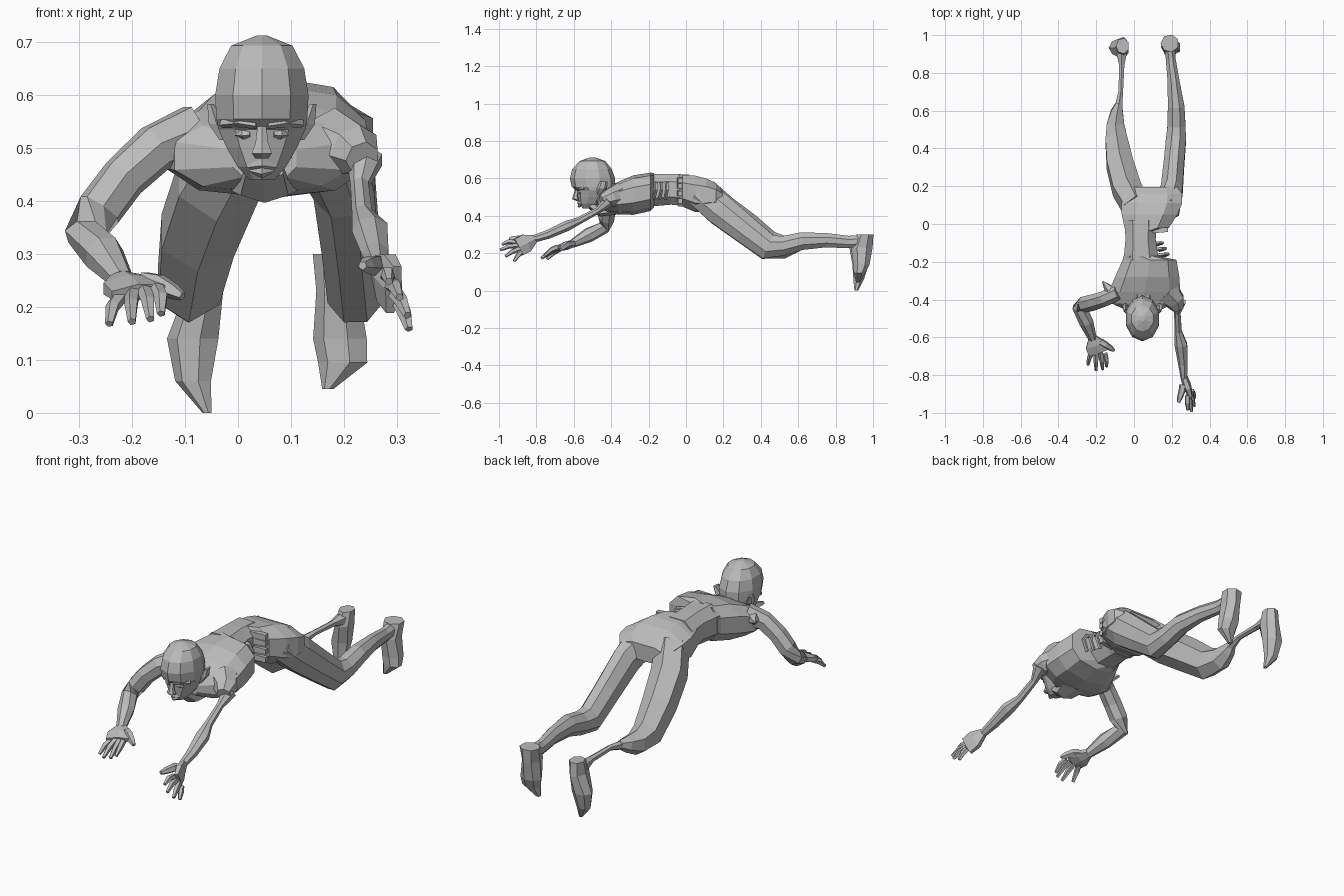
import bpy
import bmesh
import math
from mathutils import Vector

default_cube = bpy.data.objects.get("Cube")
if default_cube:
    bpy.data.objects.remove(default_cube, do_unlink=True)

SCALE = 0.01  # all measurements below are in hundredths
AXIS_X, AXIS_Y, AXIS_Z = Vector((1, 0, 0)), Vector((0, 1, 0)), Vector((0, 0, 1))

# One grey material
grey = bpy.data.materials.new("plain grey")
grey.use_nodes = True
colour = (0.5, 0.5, 0.5, 1)
grey.diffuse_color = colour
grey.node_tree.nodes["Principled BSDF"].inputs["Base Color"].default_value = colour


def finish(name, bm):
    """Turn a bmesh into a flat shaded object."""
    bmesh.ops.recalc_face_normals(bm, faces=bm.faces[:])
    mesh = bpy.data.meshes.new(name)
    bm.to_mesh(mesh)
    bm.free()
    mesh.materials.append(grey)
    obj = bpy.data.objects.new(name, mesh)
    bpy.context.scene.collection.objects.link(obj)
    return obj


def squared(value, power):
    """Push a sine or cosine outwards to make a ring boxier."""
    return math.copysign(abs(value) ** power, value)


def loft(name, stations, sides=8, ref=AXIS_X, axis=None, power=1):
    """Skin rings (x, y, z, half width, half depth) along a path."""
    bm = bmesh.new()
    centres = [Vector(s[:3]) * SCALE for s in stations]
    rings = []
    stretch = SCALE / math.cos(math.pi / sides) ** power
    for i, station in enumerate(stations):
        before, after = centres[max(i - 1, 0)], centres[min(i + 1, len(centres) - 1)]
        tangent = axis or (after - before).normalized()
        across = (ref - tangent * ref.dot(tangent)).normalized()
        deep = tangent.cross(across)
        width, depth = station[3], station[-1]
        ring = []
        for k in range(sides):
            turn = (k + 0.5) * math.tau / sides
            offset = (across * width * squared(math.cos(turn), power)
                      + deep * depth * squared(math.sin(turn), power))
            ring.append(bm.verts.new(centres[i] + offset * stretch))
        rings.append(ring)
    for low, high in zip(rings, rings[1:]):
        for k in range(sides):
            n = (k + 1) % sides
            bm.faces.new((low[k], low[n], high[n], high[k]))
    bm.faces.new(rings[0])
    bm.faces.new(rings[-1])
    return finish(name, bm)


def span_loft(name, spans, sides=8):
    """Body rings given as y, left edge, right edge, bottom, top."""
    stations = [((a + b) / 2, y, (c + d) / 2, (b - a) / 2, (d - c) / 2)
                for y, a, b, c, d in spans]
    return loft(name, stations, sides, AXIS_X, AXIS_Y, 0.8)


def hand(side, wrist, knuckles, tips, thumb_base, thumb_tip, ref):
    """Palm, four bent fingers and a thumb."""
    wrist, first, last = Vector(wrist), Vector(knuckles[0]), Vector(knuckles[1])
    middle = (first + last) / 2
    half = (last - first).length / 2 + 1
    loft(side + "_palm", [(*wrist, 2.2, 1.7), (*wrist.lerp(middle, 0.5), half, 2),
                          (*middle, half, 1.4)], 6, ref)
    for i, tip in enumerate(tips):
        root, tip = first.lerp(last, i / 3), Vector(tip)
        bend = root.lerp(tip, 0.5) + AXIS_Z * 0.7
        loft(f"{side}_finger_{i + 1}", [(*root.lerp(middle, 0.2), 1.2), (*bend, 1.1),
                                        (*tip, 0.65)], 5, ref)
    root, tip = Vector(thumb_base), Vector(thumb_tip)
    loft(side + "_thumb", [(*wrist.lerp(root, 0.6), 1.7), (*root, 1.6),
                           (*root.lerp(tip, 0.6), 1.3), (*tip, 0.7)], 5, AXIS_Z)


# Torso: broad chest, torn waist, then pelvis
span_loft("chest", [(-47, -1, 11, 44, 52), (-42, -12, 21, 42, 55), (-36, -13.5, 24.5, 41, 58),
                    (-28, -10, 24, 41, 61.3), (-19, -6, 22.5, 43, 62.7),
                    (-17, -5.5, 13, 45, 62.5)], 10)
span_loft("waist", [(-19, -5.5, 13, 45, 62.5), (-8, -4.5, 11.5, 46, 62.5),
                    (2, -5, 12, 45, 62)])
span_loft("pelvis", [(-4, -4.5, 11, 45, 62), (-2, -5, 18.5, 45, 62), (5, -6.5, 23, 42, 61.5),
                     (11, -6.5, 25.5, 42.5, 60), (16, -5, 25.5, 44, 57.5),
                     (19.5, -3, 23, 46, 54)])

# Exposed ribs and torn strips in the open flank
for i, y in enumerate((-17, -14, -11)):
    reach = 18 - i * 1.5
    loft(f"rib_{i + 1}", [(8, y, 58, 0.9), (reach - 2, y + 1, 57, 0.8),
                          (reach, y + 1, 54, 0.8), (reach - 3, y, 49, 0.7)], 5, AXIS_Y)
for i, z in enumerate((48, 52, 56, 59)):
    loft(f"torn_strip_{i + 1}", [(10, -3.5, z, 1.4, 1.5), (18, -3, z, 1.2, 1.3)], 4, AXIS_Y)

# Neck and head
loft("neck", [(5, -36, 51, 8, 6.5), (5, -43, 50, 6, 6), (4.5, -50, 51, 5, 5)], 8)
loft("collar", [(5, -38, 44, 7, 3), (5, -46, 42.5, 4.5, 2.5), (5, -51, 46, 3.5, 2)], 6)
head_spans = [(71.2, -51.5, -48.5, 1), (69.3, -56.5, -43.5, 5.8), (65, -60.3, -40.2, 8),
              (60, -61.5, -38.5, 8.8), (55.5, -60.5, -38.5, 8.6), (53.5, -58, -39, 8.2),
              (50, -57.5, -42, 6.6), (46.5, -57, -45, 4.6), (44, -55, -49, 2.4)]
loft("head", [(4.5, (f + b) / 2, z, w, (b - f) / 2) for z, f, b, w in head_spans],
     10, AXIS_X, AXIS_Z)
loft("nose", [(4.5, -58, 54.5, 0.8, 1), (4.5, -59, 51, 1.2, 1.2), (4.5, -59, 49, 1.9, 1.7),
              (4.5, -57.5, 48, 1.2, 1)], 6, AXIS_X, AXIS_Z)
loft("upper_lip", [(2, -55.8, 46.5, 0.5), (4.5, -57.2, 47, 0.9), (7, -55.8, 46.5, 0.5)], 5, AXIS_Z)
loft("lower_lip", [(2.4, -55.6, 45.8, 0.4), (4.5, -57, 45.4, 0.9), (6.6, -55.6, 45.8, 0.4)],
     5, AXIS_Z)
for side, s in (("left", 1), ("right", -1)):
    loft(side + "_brow", [(4.5 + s, -59, 54.4, 0.7), (4.5 + s * 4, -58, 55, 0.9),
                          (4.5 + s * 7.4, -54.5, 54.6, 0.7)], 5, AXIS_Z)
    loft(side + "_eye", [(4.5 + s * 2.2, -57.5, 52.6, 0.4), (4.5 + s * 3.4, -57, 52.6, 0.8),
                         (4.5 + s * 4.8, -56, 52.6, 0.4)], 5, AXIS_Z)
    loft(side + "_ear", [(4.5 + s * 7, -46.5, 51.5, 1, 1), (4.5 + s * 8.5, -45, 54.5, 1.5, 2.4),
                         (4.5 + s * 9.7, -44, 58.3, 0.6, 1.8)], 6, AXIS_X, AXIS_Z)

# Right arm, bent at the elbow, with a pointed fold behind the shoulder
loft("right_arm", [(-8, -36, 53, 5, 4), (-15.5, -39.5, 50, 4.3, 3.8), (-21.5, -41.5, 44.5, 4, 4),
                   (-26, -42.5, 38.5, 4, 4), (-28.8, -44, 33.8, 3.2, 3.6),
                   (-25.3, -52, 29.8, 3.6, 3.5), (-21.8, -61, 25, 2, 2)], 7, AXIS_Z)
loft("shoulder_fold", [(-11, -37, 52, 3.5), (-14, -33.5, 52.5, 1.8), (-16.5, -30.5, 53, 0.4)], 5)
hand("right", (-22, -60, 25.3), ((-14.5, -68.8, 23.5), (-23, -67.5, 22)),
     ((-14.5, -75.5, 18.7), (-16.5, -77, 17.7), (-20, -77.5, 17.2), (-24.3, -74.5, 16.8)),
     (-15, -64, 24.5), (-10.5, -67, 22), AXIS_X)

# Left arm, withered above the elbow and stretched forward
loft("left_shoulder", [(17, -36, 51, 7, 6), (22, -41, 49.5, 5, 4.5), (23.5, -45, 48, 3, 3)], 7)
loft("left_arm", [(24, -41, 48, 3.2, 3), (23, -47, 43, 1.6, 1.6), (23.5, -57, 37.5, 1.8, 1.8),
                  (25, -64, 34.5, 3.2, 2.6), (26, -74, 30, 2.4, 2.2),
                  (26.5, -82, 27.5, 1.6, 1.8)], 7)
hand("left", (26.5, -81, 27.8), ((28, -91.3, 26.5), (30.8, -88, 20)),
     ((28.5, -98.5, 24.8), (30.5, -99.3, 21.8), (32, -96.5, 18.4), (32.3, -92, 15.8)),
     (25.5, -88, 28), (23.5, -94.5, 27.8), AXIS_Z)

# Right leg with a keeled thigh and a bare, bony shin
loft("right_thigh", [(1, 9, 52, 6.5, 7.5), (-4, 19, 43, 7.4, 7.6), (-7.6, 32, 33.5, 6.9, 7.4),
                     (-9.3, 44, 24.2, 5.8, 6.9), (-9.8, 53, 23.3, 4.6, 5.2),
                     (-9, 59.5, 24.8, 3.2, 3.4), (-8, 64, 26, 1.5, 1.8)], 6)
loft("right_shin", [(-8.5, 60, 25, 2.2), (-7, 70, 26.5, 1.2), (-6.5, 84, 26, 1.4),
                    (-6.5, 91, 25.5, 2.8)], 6)
loft("right_foot", [(-6, 94.3, 29.5, 3.2, 3.8), (-6.2, 93.2, 23, 3.4, 5.4),
                    (-8.3, 93.3, 14, 4.6, 4), (-8.3, 92.3, 6, 3.2, 2.6),
                    (-5.8, 91, 0, 0.8, 0.9)], 7, AXIS_X, AXIS_Z)

# Left leg, fuller below the knee
loft("left_leg", [(16.5, 8, 52, 7.5, 8), (20, 18, 43.5, 5.8, 8.3), (21.2, 32, 32.5, 5.4, 7.4),
                  (22.2, 44, 23.4, 5.3, 6.8), (22.5, 52, 24, 4.8, 5.2), (22.3, 62, 26.5, 4.4, 4.7),
                  (21, 75, 27, 3.2, 3.8), (19.5, 87, 26, 2.6, 3.3), (19, 94, 26.5, 3, 3.4)], 8)
loft("left_foot", [(19, 95.7, 30, 4.4, 4.2), (19, 94, 23, 3.8, 5.3), (19.5, 93.8, 14, 4.8, 4),
                   (20, 92.8, 9.5, 4.4, 2.9), (17, 92, 4.5, 1, 1)], 7, AXIS_X, AXIS_Z)
